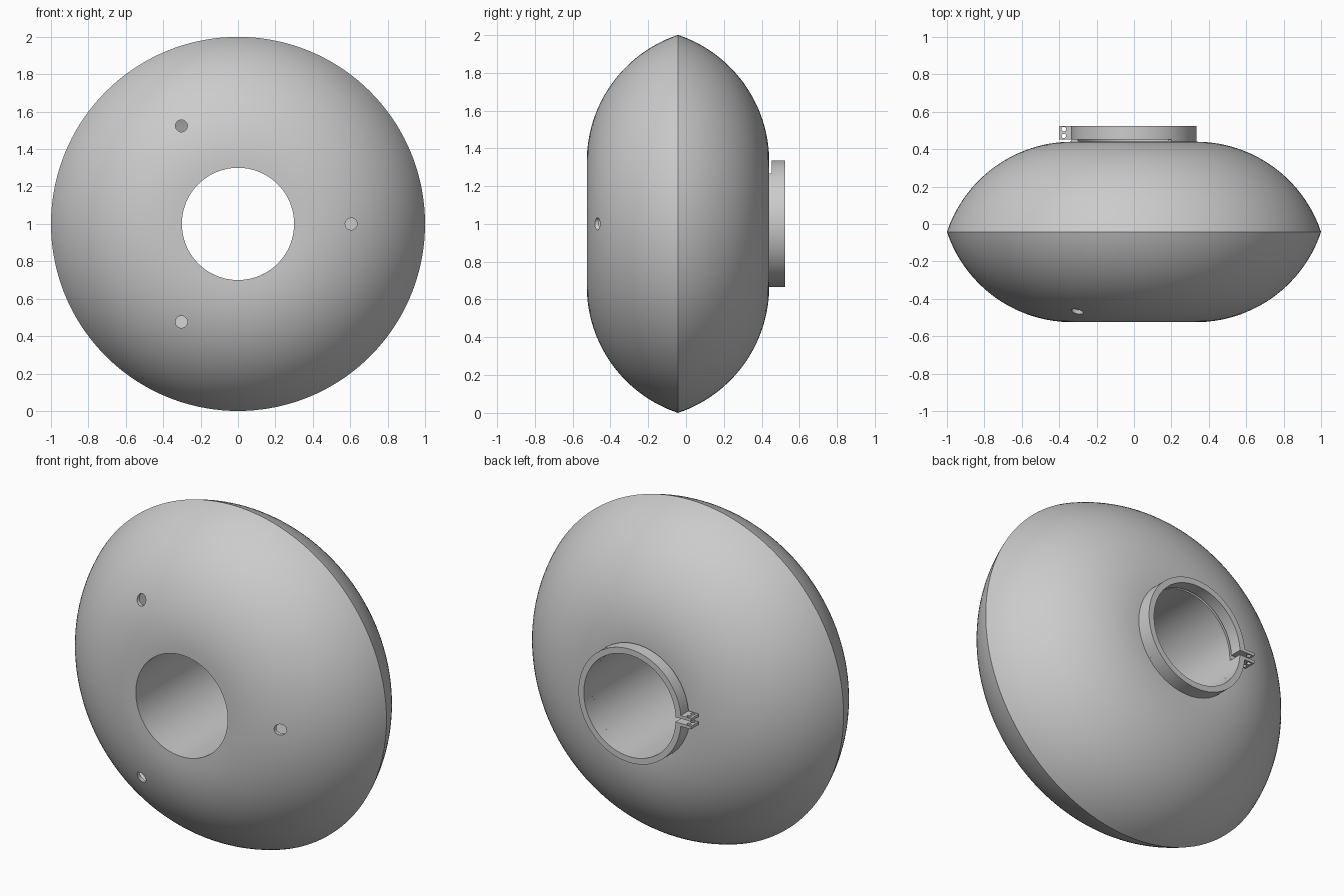
import bpy, bmesh, math

if "Cube" in bpy.data.objects:
    bpy.data.objects.remove(bpy.data.objects["Cube"])

CENTRE_Z = 1.0
GAP = 0.014          # half of the slit in the clamp

grey = bpy.data.materials.new("grey plastic")
grey.diffuse_color = (0.6, 0.6, 0.6, 1)
grey.use_nodes = True
grey.node_tree.nodes["Principled BSDF"].inputs["Base Color"].default_value = grey.diffuse_color


def finish(name, bm):
    bmesh.ops.recalc_face_normals(bm, faces=bm.faces)
    mesh = bpy.data.meshes.new(name)
    bm.to_mesh(mesh)
    bm.free()
    mesh.materials.append(grey)
    ob = bpy.data.objects.new(name, mesh)
    bpy.context.collection.objects.link(ob)
    return ob


def lathe(name, profile, start=0.0, end=360.0, steps=144):
    """Turn a closed (radius, y) outline about the y axis, capping partial turns."""
    full = end - start >= 360
    bm = bmesh.new()
    rows = []
    for i in range(steps if full else steps + 1):
        a = math.radians(start + (end - start) * i / steps)
        rows.append([bm.verts.new((r * math.cos(a), y, CENTRE_Z + r * math.sin(a)))
                     for r, y in profile])
    n = len(profile)
    for i in range(steps):
        p, q = rows[i], rows[(i + 1) % len(rows)]
        for j in range(n):
            k = (j + 1) % n
            bm.faces.new((p[j], p[k], q[k], q[j]))
    if not full:
        bm.faces.new(rows[0])
        bm.faces.new(rows[-1])
    return finish(name, bm)


def box(name, x0, x1, y0, y1, z0, z1):
    bm = bmesh.new()
    bmesh.ops.create_cube(bm, size=1)
    for v in bm.verts:
        v.co = ((x0 + x1) / 2 + v.co.x * (x1 - x0),
                (y0 + y1) / 2 + v.co.y * (y1 - y0),
                (z0 + z1) / 2 + v.co.z * (z1 - z0))
    return finish(name, bm)


def drill(target, name, radius, depth, location, rotation=(0, 0, 0)):
    bpy.ops.mesh.primitive_cylinder_add(vertices=32, radius=radius, depth=depth,
                                        location=location, rotation=rotation)
    cutter = bpy.context.object
    cutter.name = name
    cutter.data.materials.append(grey)
    cutter.hide_render = True
    cutter.hide_set(True)
    mod = target.modifiers.new(name, 'BOOLEAN')
    mod.operation = 'DIFFERENCE'
    mod.solver = 'EXACT'
    mod.object = cutter


def smooth(ob):
    bpy.ops.object.select_all(action='DESELECT')
    ob.select_set(True)
    bpy.context.view_layer.objects.active = ob
    bpy.ops.object.shade_smooth_by_angle(angle=math.radians(30))


def lens(half, rim, bore, flat, mid, steps=28):
    """Closed outline: two arcs meeting at a sharp rim, with a straight bore."""
    w = rim - flat
    R = (w * w + half * half) / (2 * half)
    top = math.asin(w / R)
    arc = [(flat + R * math.sin(top * i / steps),
            half - R + R * math.cos(top * i / steps)) for i in range(steps + 1)]
    pts = [(bore, half)] + arc
    pts += [(r, -y) for r, y in reversed(arc[:-1])] + [(bore, -half)]
    return [(r, mid + y) for r, y in pts]


# Hollow lens-shaped body: outer skin and inner cavity
MID = -0.0425
body = lathe("body_shell", lens(0.4825, 1.0, 0.30, 0.33, MID))
cavity = lathe("cavity_cutter", lens(0.4625, 0.975, 0.32, 0.33, MID))
bm = bmesh.new()
bm.from_mesh(cavity.data)
bmesh.ops.reverse_faces(bm, faces=bm.faces)
bm.from_mesh(body.data)
bm.to_mesh(body.data)
bm.free()
bpy.data.objects.remove(cavity)

# Three round holes through the front skin
for i in range(3):
    a = math.radians(120 * i)
    drill(body, "front_hole_cutter", 0.032, 0.4,
          (0.605 * math.cos(a), -0.5, CENTRE_Z + 0.605 * math.sin(a)),
          (math.pi / 2, 0, 0))
smooth(body)

# Split clamp ring, joined to the body by a neck that leaves a slot on top
slit = math.degrees(math.asin(GAP / 0.32))
ring = lathe("clamp_ring", [(0.30, 0.453), (0.335, 0.453), (0.335, 0.525), (0.30, 0.525)],
             -180 + slit, 180 - slit)
neck = lathe("clamp_neck", [(0.30, 0.435), (0.335, 0.435), (0.335, 0.453), (0.30, 0.453)],
             -180 + slit, 53, 96)
smooth(ring)
smooth(neck)

# Pair of drilled clamp tabs either side of the slit
for side, label in ((1, "upper"), (-1, "lower")):
    z = sorted((CENTRE_Z + side * GAP, CENTRE_Z + side * (GAP + 0.018)))
    tab = box(label + "_clamp_tab", -0.40, -0.315, 0.453, 0.525, *z)
    for y in (0.471, 0.507):
        drill(tab, label + "_tab_hole_cutter", 0.012, 0.1,
              (-0.375, y, sum(z) / 2))
    smooth(tab)
